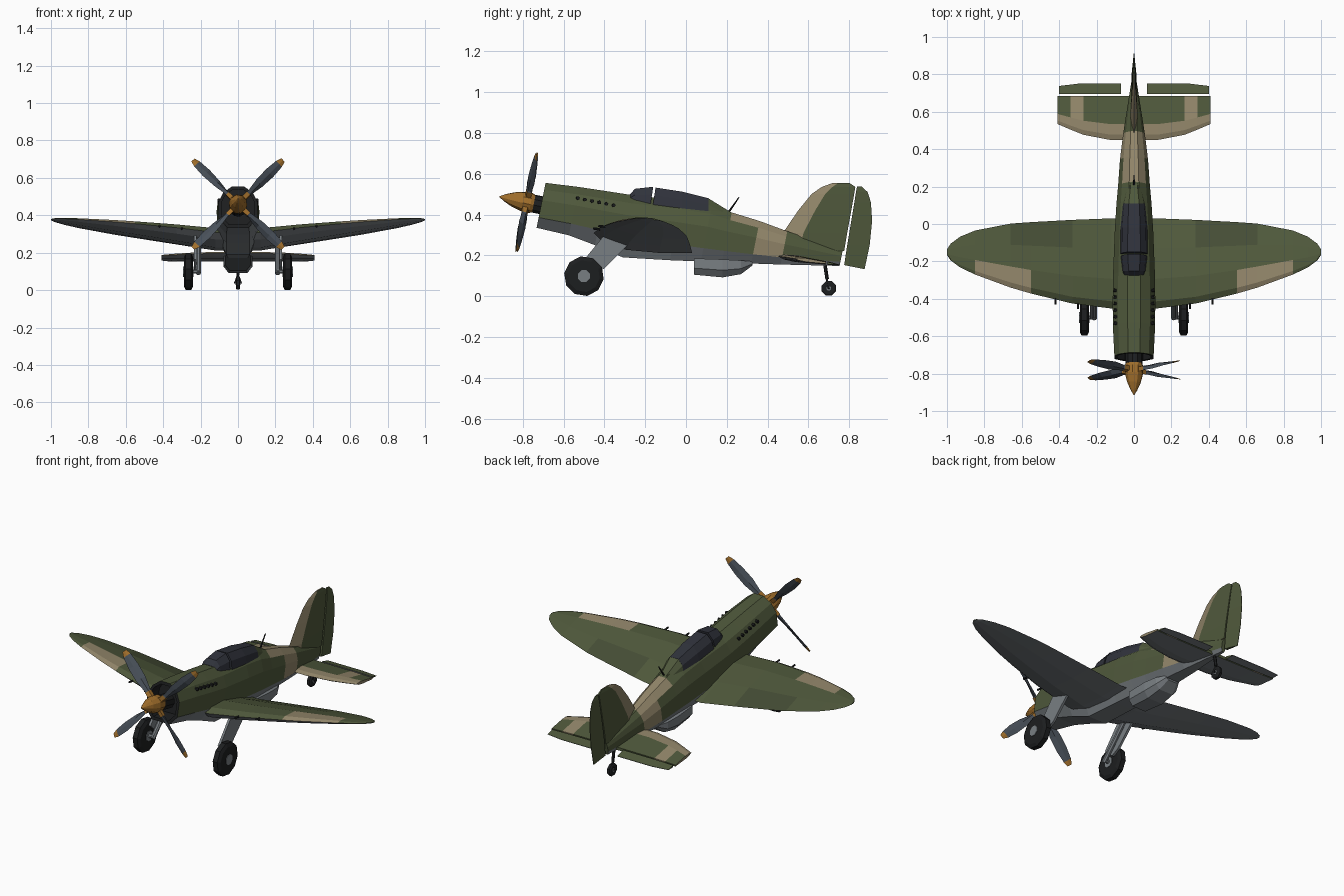
import bpy, bmesh, math
from mathutils import Vector as V

if "Cube" in bpy.data.objects:
    bpy.data.objects.remove(bpy.data.objects["Cube"])


def mat(name, *c):
    m = bpy.data.materials.new(name)
    m.diffuse_color = (*c, 1)
    m.use_nodes = True
    m.node_tree.nodes["Principled BSDF"].inputs["Base Color"].default_value = m.diffuse_color
    return m


MATS = [mat("olive", .078, .098, .044), mat("tan", .29, .24, .145), mat("grey", .19, .21, .225),
        mat("black", .012, .013, .014), mat("glass", .03, .033, .045), mat("orange", .36, .16, .025),
        mat("steel", .065, .08, .1), mat("dark_olive", .06, .075, .036)]
OLIVE, TAN, GREY, BLACK, GLASS, ORANGE, STEEL, DARK = range(8)


def loft(name, rings, paint, cap=(None, None)):
    """Skin equal-sized rings; paint is a colour index or paint(segment, side)."""
    f = paint if callable(paint) else (lambda i, j: paint)
    bm = bmesh.new()
    vs = [[bm.verts.new(p) for p in r] for r in rings]
    n = len(vs[0])
    for i in range(len(vs) - 1):
        for j in range(n):
            k = (j + 1) % n
            bm.faces.new((vs[i][j], vs[i][k], vs[i + 1][k], vs[i + 1][j])).material_index = f(i, j)
    for r, i, c in ((vs[0], 0, cap[0]), (vs[-1], len(vs) - 2, cap[1])):
        bm.faces.new(r).material_index = f(i, 0) if c is None else c
    bmesh.ops.remove_doubles(bm, verts=bm.verts, dist=1e-5)
    bmesh.ops.recalc_face_normals(bm, faces=bm.faces)
    me = bpy.data.meshes.new(name)
    bm.to_mesh(me)
    bm.free()
    for m in MATS:
        me.materials.append(m)
    ob = bpy.data.objects.new(name, me)
    bpy.context.collection.objects.link(ob)
    return ob


def lathe(name, origin, axis, prof, n, paint):
    """Turned part: prof is (distance along axis, radius)."""
    o, a = V(origin), V(axis).normalized()
    u = a.orthogonal().normalized()
    w = a.cross(u)
    ang = [2 * math.pi * (k + .5) / n for k in range(n)]
    return loft(name, [[o + a * d + (u * math.cos(t) + w * math.sin(t)) * r for t in ang]
                       for d, r in prof], paint)


def rod(name, p, q, r, n, paint, r2=None):
    d = V(q) - V(p)
    return lathe(name, p, d, [(0, r), (d.length, r2 or r)], n, paint)


def foil(name, stations, prof, place, paint):
    """Flying surface: stations (span, front, back, half thickness), prof (chord fraction, thickness)."""
    rings = []
    for s, a, b, t in stations:
        side = [(a + (b - a) * f, t * h) for f, h in prof]
        rings.append([place(s, y, h) for y, h in side] + [place(s, y, -h) for y, h in reversed(side)])
    return loft(name, rings, paint)


def both(half):
    return [(-s, *r) for s, *r in reversed(half)] + list(half)


# Fuselage: recessed nose, engine cowl, body, tail cone
def body_ring(y, w, zt, zg, zb, k=1):
    h = zt - zg
    half = [(.3 * w, zt), (.75 * w, zt - .2 * h), (w, zt - .5 * h), (.98 * w, zg), (.55 * w, zb)]
    zm = (zt + zb) / 2
    pts = half + [(-x, z) for x, z in reversed(half)]
    return [(x * k, y + .2 * (z - zm) * k, zm + (z - zm) * k) for x, z in pts]


nose = (.105, .555, .385, .335)
body = [body_ring(-.62, *nose, .85), body_ring(-.71, *nose, .85)] + [body_ring(*s) for s in (
    (-.71, *nose), (-.55, .113, .535, .355, .298), (-.42, .114, .515, .325, .25),
    (-.28, .112, .493, .295, .19), (-.05, .103, .47, .255, .176), (.10, .094, .445, .235, .17),
    (.20, .085, .41, .222, .166), (.34, .075, .368, .205, .16), (.48, .058, .318, .19, .155),
    (.76, .014, .225, .168, .148))]


def body_paint(i, j):
    if i < 2:
        return BLACK
    if j in (3, 4, 5):
        return GREY
    return TAN if i == 9 or (i == 8 and j in (0, 8, 9)) else OLIVE


loft("fuselage", body, body_paint, (BLACK, OLIVE))


# Canopy: windshield, sliding hood, rear fairing
def hood_ring(y, w, zb, zt, lean=0):
    half = [(.45 * w, zt), (.85 * w, zb + .6 * (zt - zb)), (w, zb)]
    return [(x, y + lean * (z - zb), z) for x, z in half + [(-x, z) for x, z in reversed(half)]]


loft("windshield", [hood_ring(-.275, .06, .455, .498), hood_ring(-.25, .065, .45, .526),
                    hood_ring(-.175, .073, .44, .536, .15)], GLASS)
loft("canopy_hood", [hood_ring(-.163, .075, .44, .532, .15), hood_ring(-.02, .074, .42, .512),
                     hood_ring(.11, .062, .40, .48)], GLASS)
loft("canopy_fairing", [hood_ring(.11, .062, .40, .479), hood_ring(.23, .035, .36, .405)], OLIVE)
rod("antenna_mast", (0, .20, .40), (0, .26, .485), .006, 5, BLACK, .003)

# Main wing: elliptical, cranked upward to the tips
WING = [(.12, -.452, .03, .05), (.33, -.425, .022, .041), (.55, -.372, .01, .031), (.66, -.34, .002, .026),
        (.85, -.27, -.035, .016), (.93, -.232, -.068, .01), (.98, -.195, -.105, .006), (1, -.165, -.135, .003)]


def wing_z(x, y):
    return .235 + .145 * abs(x) - .2 * (y + .17)


def wing_paint(i, j):
    k = abs(i - (len(WING) - 1))        # segment number outward from the centre
    if j >= 5:
        return GREY
    if k in (3, 4) and j < 2:
        return TAN
    return DARK if k in (2, 3) and j == 3 or k == 2 and j == 3 else OLIVE


foil("wing", both(WING), [(0, 0), (.08, .6), (.33, 1), (.67, .65), (1, 0)],
     lambda s, y, t: (s, y, wing_z(s, y) + t), wing_paint)


# Tailplane and elevators
def tail_place(s, y, t):
    return (s, y, .182 - .14 * (y - .55) + t)


def tail_paint(i, j):
    if j >= 4:
        return GREY
    return TAN if j < 2 or i in (1, 5) else OLIVE


foil("tailplane", both([(.13, .45, .685, .017), (.27, .477, .685, .015), (.34, .505, .685, .013),
                        (.41, .535, .685, .009)]),
     [(0, 0), (.12, .7), (.36, 1), (1, .5)], tail_place, tail_paint)
for s in (-1, 1):
    foil("elevator", [(.07 * s, .694, .75, .009), (.3 * s, .694, .75, .008), (.4 * s, .694, .738, .006)],
         [(0, 1), (1, .15)], tail_place, lambda i, j: OLIVE if j == 0 else GREY)

# Fin and rudder
foil("fin", [(.22, .45, .775, .02), (.31, .475, .79, .02), (.42, .55, .81, .016), (.50, .615, .824, .012),
             (.535, .665, .83, .009), (.555, .72, .80, .004)],
     [(0, 0), (.32, 1), (1, .6)], lambda s, y, t: (t, y, s),
     lambda i, j: TAN if j in (0, 4) else OLIVE)
foil("rudder", [(.152, .775, .875, .01), (.25, .79, .9, .013), (.37, .81, .912, .012), (.46, .825, .906, .01),
                (.51, .833, .89, .008), (.538, .838, .86, .004)],
     [(0, 1), (1, .12)], lambda s, y, t: (t, y, s - .2 * (y - .775) * (s < .2)), OLIVE)

# Spinner, shaft and four-blade propeller on the tilted thrust line
HUB, X, UP, FWD = V((0, -.78, .46)), V((1, 0, 0)), V((0, .2, .98)), V((0, -.98, .2))
lathe("spinner", HUB, FWD, [(-.035, .044), (-.02, .05), (.02, .049), (.07, .036), (.11, .018), (.137, .002)],
      10, ORANGE)
lathe("propeller_shaft", HUB, FWD, [(-.12, .045), (-.035, .045)], 10, BLACK)
for k in range(4):
    a = math.pi / 4 + k * math.pi / 2
    R, T = X * math.cos(a) + UP * math.sin(a), UP * math.cos(a) - X * math.sin(a)
    rings = []
    for r, c, w, t in ((.03, .02, .9, .016), (.08, .02, .9, .014), (.085, .017, .9, .01), (.16, .029, .7, .007),
                       (.24, .03, .5, .005), (.31, .023, .4, .004), (.34, .013, .35, .002)):
        ch = T * math.cos(w) + FWD * math.sin(w)
        pe = FWD * math.cos(w) - T * math.sin(w)
        rings.append([HUB + R * r + d for d in (ch * c, pe * t, -ch * c, -pe * t)])
    loft("propeller_blade", rings, lambda i, j: ORANGE if i in (0, 5) else STEEL)

# Belly radiator scoop
scoop = []
for y, w, zb, zt in ((.04, .07, .105, .185), (.18, .078, .092, .18), (.27, .07, .108, .175), (.325, .045, .15, .17)):
    half = [(w, zt), (w, zb + .4 * (zt - zb)), (.65 * w, zb)]
    scoop.append([(x, y, z) for x, z in half + [(-x, z) for x, z in reversed(half)]])
loft("belly_scoop", scoop, GREY, (BLACK, GREY))


def wheel(name, x, y, z, r, w, n):
    lathe(name + "_tire", (x, y, z), X, [(-w, r * .5), (-w, r * .8), (-w * .6, r), (w * .6, r), (w, r * .8),
                                         (w, r * .5)], n, BLACK)
    lathe(name + "_hub", (x, y, z), X, [(-w * 1.12, r * .32), (w * 1.12, r * .32)], 8, GREY)


# Per-side parts: main gear, exhaust stubs, guns
for s in (-1, 1):
    wheel("main_wheel", .265 * s, -.5, .098, .098, .025, 10)
    rod("gear_axle", (.205 * s, -.5, .1), (.25 * s, -.5, .1), .012, 8, GREY)
    rod("gear_strut", (.212 * s, -.505, .09), (.212 * s, -.33, .28), .014, 8, GREY)
    door = [(-.51, .165), (-.40, .30), (-.27, .265), (-.40, .135), (-.45, .11)]
    loft("gear_door", [[(x * s, y, z) for y, z in door] for x in (.222, .236)], GREY)
    for k in range(6):
        y, z = -.535 + .035 * k, .480 - .007 * k
        rod("exhaust_stub", (.07 * s, y, z), (.108 * s, y + .006, z), .009, 6, BLACK)
    for x, y in ((.30, -.455), (.42, -.43)):
        rod("wing_gun", (x * s, y + .12, wing_z(x, y + .08)), (x * s, y, wing_z(x, y + .08) + .012), .006, 6, BLACK)

# Tail wheel with fork
wheel("tail_wheel", 0, .70, .038, .038, .012, 8)
rod("tail_wheel_strut", (0, .68, .16), (0, .692, .082), .009, 6, BLACK)
for s in (-1, 1):
    rod("tail_wheel_fork", (0, .69, .085), (.017 * s, .70, .036), .005, 5, BLACK)
